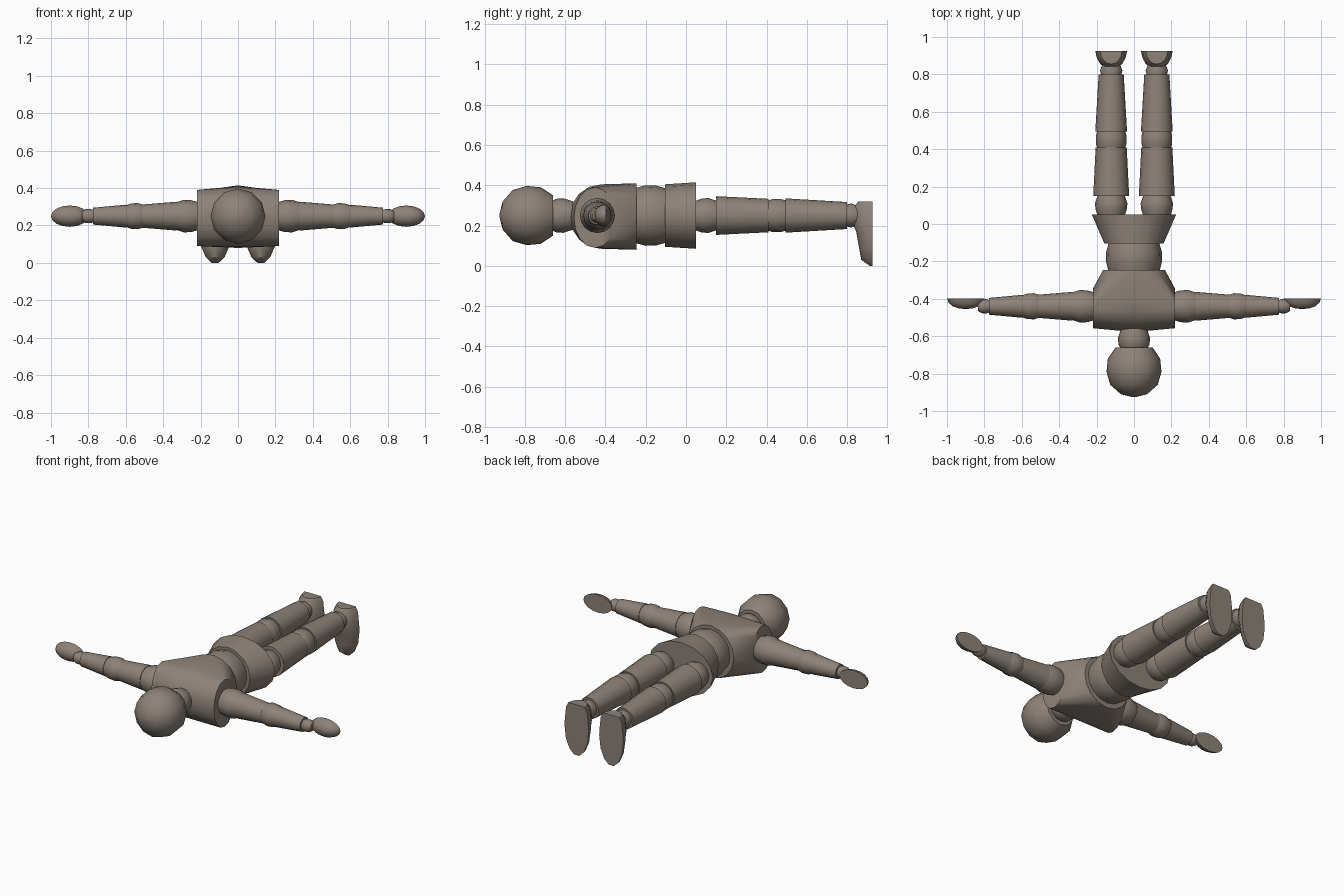
import bpy, bmesh
from math import sin, cos, pi, radians

if "Cube" in bpy.data.objects:
    bpy.data.objects.remove(bpy.data.objects["Cube"])

clay = bpy.data.materials.new("warm grey brown")
COLOUR = (0.27, 0.225, 0.19, 1)
clay.use_nodes = True
clay.diffuse_color = COLOUR
clay.node_tree.nodes["Principled BSDF"].inputs["Base Color"].default_value = COLOUR

MID = 0.25    # height of the body axis
ARM_Y = -0.44
LEG_X = 0.122


def finish(name, bm, angle=40):
    bmesh.ops.recalc_face_normals(bm, faces=bm.faces[:])
    mesh = bpy.data.meshes.new(name)
    bm.to_mesh(mesh)
    bm.free()
    mesh.materials.append(clay)
    obj = bpy.data.objects.new(name, mesh)
    bpy.context.collection.objects.link(obj)
    bpy.ops.object.select_all(action='DESELECT')
    obj.select_set(True)
    bpy.context.view_layer.objects.active = obj
    bpy.ops.object.shade_smooth_by_angle(angle=radians(angle))


def skin(bm, loops):
    """Join rings of points with quads and cap both ends."""
    rings = [[bm.verts.new(p) for p in loop] for loop in loops]
    n = len(rings[0])
    for a, b in zip(rings, rings[1:]):
        for i in range(n):
            j = (i + 1) % n
            bm.faces.new((a[i], a[j], b[j], b[i]))
    bm.faces.new(rings[0])
    bm.faces.new(rings[-1])


def circle(n):
    return [(cos(2 * pi * i / n), sin(2 * pi * i / n)) for i in range(n)]


def along_y(name, x, rings, sides=16):
    bm = bmesh.new()
    skin(bm, [[(x + rx * c, y, MID + rz * s) for c, s in circle(sides)]
              for y, rx, rz in rings])
    finish(name, bm)


def along_x(name, side, rings, sides=16):
    bm = bmesh.new()
    skin(bm, [[(side * x, ARM_Y + r * c, MID + r * s) for c, s in circle(sides)]
              for x, r in rings])
    finish(name, bm)


def rounds(pairs):
    return [(y, r, r) for y, r in pairs]


# Head, neck, waist and pelvis
along_y("head", 0, rounds([(-0.925, 0.01), (-0.91, 0.07), (-0.86, 0.127), (-0.79, 0.147),
                           (-0.72, 0.14), (-0.66, 0.1)]), 12)
along_y("neck", 0, rounds([(-0.67, 0.07), (-0.645, 0.083), (-0.61, 0.086), (-0.56, 0.07)]))
along_y("waist", 0, rounds([(-0.25, 0.137), (-0.2, 0.15), (-0.15, 0.149), (-0.1, 0.135)]))
along_y("pelvis", 0, [(-0.105, 0.158, 0.155), (0.05, 0.225, 0.165)])

# Chest: hull of flat shoulder ends, a round middle and the lower rim
bm = bmesh.new()
for c, s in circle(16):
    bm.verts.new((0, -0.418 + 0.16 * c, MID - 0.005 + 0.16 * s))
    bm.verts.new((0.165 * c, -0.245, MID - 0.005 + 0.165 * s))
    for side in (-1, 1):
        bm.verts.new((side * 0.22, -0.452 + 0.105 * c, MID - 0.01 + 0.15 * s))
hull = bmesh.ops.convex_hull(bm, input=bm.verts[:])
loose = [v for v in bm.verts if not v.link_faces]
bmesh.ops.delete(bm, geom=loose, context='VERTS')
finish("chest", bm)

for side, label in ((1, "left"), (-1, "right")):
    x = side * LEG_X
    # Leg
    along_y(label + "_hip", x, rounds([(0.04, 0.07), (0.075, 0.083), (0.11, 0.087), (0.155, 0.072)]))
    along_y(label + "_thigh", x, rounds([(0.15, 0.096), (0.41, 0.083)]))
    along_y(label + "_knee", x, rounds([(0.405, 0.074), (0.43, 0.082), (0.47, 0.082), (0.5, 0.074)]))
    along_y(label + "_shin", x, rounds([(0.495, 0.085), (0.8, 0.067)]))
    along_y(label + "_ankle", x, rounds([(0.79, 0.052), (0.82, 0.06), (0.86, 0.045)]))

    # Foot: half-round slices from toe to heel with a flat sole
    bm = bmesh.new()
    slices = [(0, 0.018, 0.012), (0.03, 0.05, 0.055), (0.09, 0.076, 0.066), (0.17, 0.085, 0.08),
              (0.21, 0.083, 0.098), (0.29, 0.074, 0.093), (0.32, 0.058, 0.07)]
    skin(bm, [[(x + w * cos(pi * i / 8), 0.925 - d * sin(pi * i / 8), z) for i in range(9)]
              for z, w, d in slices])
    finish(label + "_foot", bm)

    # Arm
    along_x(label + "_shoulder", side, [(0.21, 0.074), (0.25, 0.085), (0.29, 0.087), (0.335, 0.072)])
    along_x(label + "_upper_arm", side, [(0.33, 0.077), (0.51, 0.062)])
    along_x(label + "_elbow", side, [(0.505, 0.06), (0.535, 0.07), (0.57, 0.068), (0.605, 0.056)])
    along_x(label + "_forearm", side, [(0.6, 0.061), (0.775, 0.045)])
    along_x(label + "_wrist", side, [(0.77, 0.032), (0.79, 0.038), (0.815, 0.037), (0.835, 0.025)])

    # Hand: half ellipsoid, flat towards the feet
    bm = bmesh.new()
    skin(bm, [[(side * (0.9 + 0.1 * k * c), -0.398 - depth, MID + 0.057 * k * s)
               for c, s in circle(16)]
              for depth, k in ((0, 1), (0.022, 0.92), (0.042, 0.7), (0.053, 0.38), (0.056, 0.08))])
    finish(label + "_hand", bm)
